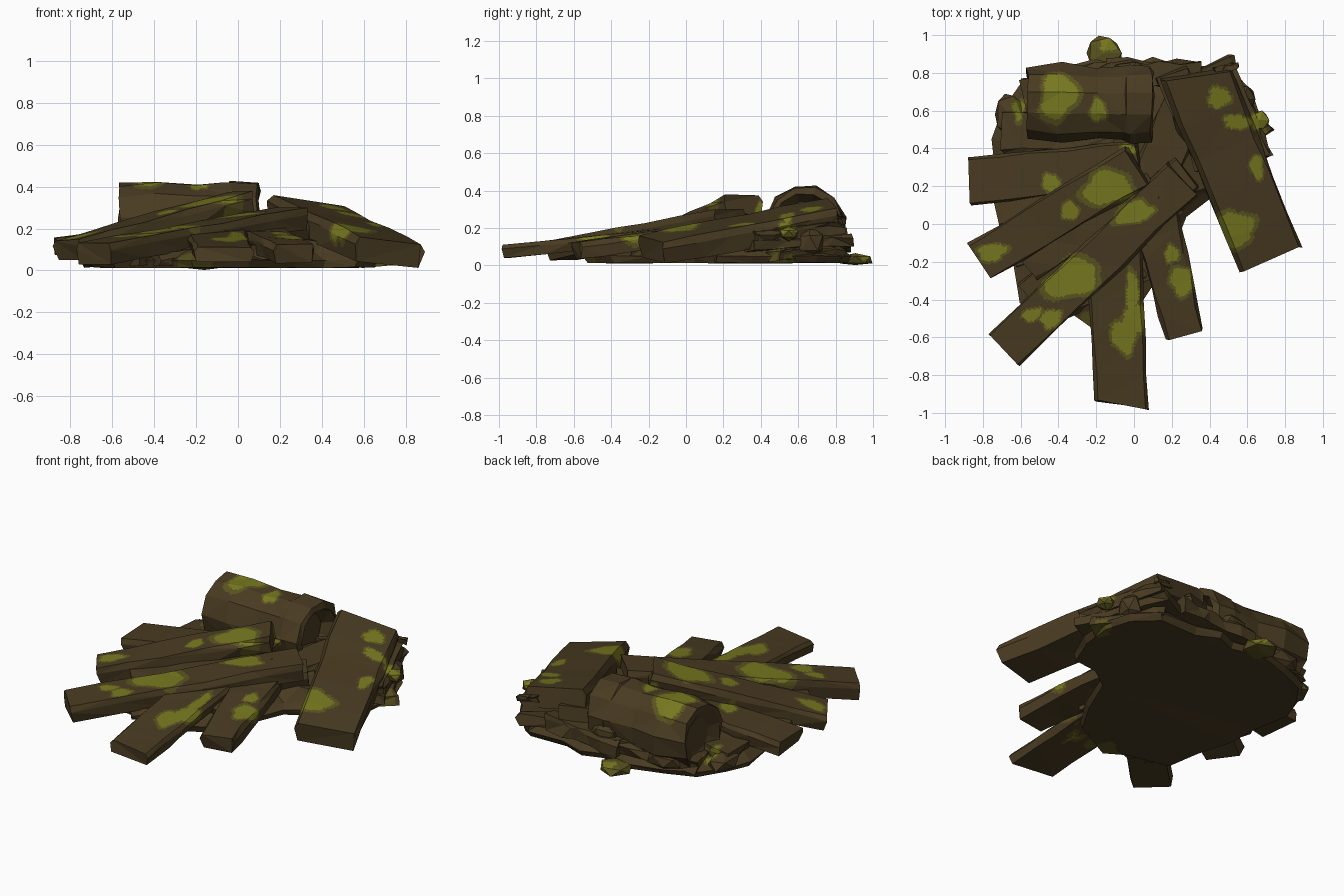
import bpy, bmesh, math, random
from mathutils import Vector
from mathutils.bvhtree import BVHTree

if "Cube" in bpy.data.objects:
    bpy.data.objects.remove(bpy.data.objects["Cube"])

random.seed(4)


def material(name, rgb):
    m = bpy.data.materials.new(name)
    m.diffuse_color = (*rgb, 1)
    m.use_nodes = True
    m.node_tree.nodes["Principled BSDF"].inputs["Base Color"].default_value = m.diffuse_color
    return m


MATS = [material("dark brown wood", (0.066, 0.0435, 0.0155)),
        material("olive moss edge", (0.104, 0.088, 0.014)),
        material("bright moss", (0.185, 0.188, 0.014))]
parts = []           # (name, bmesh, lookup tree), painted with moss at the end


def jit(a):
    return random.uniform(-a, a)


def keep(name, bm, mat=0):
    bmesh.ops.recalc_face_normals(bm, faces=bm.faces)
    for f in bm.faces:
        f.material_index = mat
    parts.append((name, bm, BVHTree.FromBMesh(bm)))


def loft(bm, rings):
    loops = [[bm.verts.new(p) for p in r] for r in rings]
    for a, b in zip(loops, loops[1:]):
        for i in range(len(a)):
            j = (i + 1) % len(a)
            bm.faces.new((a[i], a[j], b[j], b[i]))
    bm.faces.new(loops[0])
    bm.faces.new(loops[-1])


# Weathered plank between two top-centre points; skew slants the two end cuts
PROFILE = [(-.5, -.3), (-.44, 0), (.44, 0), (.5, -.3), (.46, -1), (-.46, -1)]


def plank(name, p0, p1, w0, w1, t, roll=0.0, rough=.009, skew=(0, 0)):
    p0, p1 = Vector(p0), Vector(p1)
    d = (p1 - p0).normalized()
    s = d.cross(Vector((0, 0, 1))).normalized()
    s = (s + Vector((0, 0, roll))).normalized()
    n = s.cross(d).normalized()
    rings = []
    for k in range(6):
        f = k / 5
        w = w0 + (w1 - w0) * f
        end = .012 if k in (0, 5) else .03
        c = p0.lerp(p1, f)
        cut = skew[0] if k == 0 else skew[1] if k == 5 else 0
        rings.append([c + s * (a * w + jit(rough)) + n * (b * t + jit(rough * .6))
                      + d * (jit(end) + cut * a) for a, b in PROFILE])
    bm = bmesh.new()
    loft(bm, rings)
    for v in bm.verts:
        v.co.z = max(v.co.z, .012)
    keep(name, bm)


# Rubble mound under the pile
OUTLINE = [(.66, .36), (.68, .55), (.62, .70), (.5, .83), (.25, .83), (.1, .88), (-.02, .84),
           (-.2, .88), (-.42, .82), (-.6, .74), (-.70, .6), (-.76, .45), (-.72, .2), (-.71, .02),
           (-.64, -.2), (-.60, -.42), (-.33, -.48), (-.22, -.55), (.05, -.4), (.18, -.2),
           (.28, .04), (.42, .14), (.58, .16)]
centre = Vector((-.05, .28, 0))
rings = []
for scale, z in ((.97, .014), (1, .05), (.9, .085), (.72, .14), (.35, .18)):
    j = 0.006 if z < .06 else .022
    rings.append([centre + (Vector((x, y, 0)) - centre) * scale
                  + Vector((jit(j), jit(j), z + jit(j * .6))) for x, y in OUTLINE])
bm = bmesh.new()
loft(bm, rings)
keep("rubble_mound", bm)

# Main planks fanned out over the mound
plank("left_plank", (-.875, .225, .155), (.02, .33, .26), .27, .22, .085)
plank("upper_left_plank", (-.82, -.20, .145), (.01, .30, .375), .22, .24, .10)
plank("middle_sliver_plank", (-.56, -.24, .15), (.10, .20, .28), .14, .16, .08)
plank("long_diagonal_plank", (-.69, -.67, .13), (.25, .235, .30), .23, .24, .10)
plank("lower_diagonal_plank", (-.55, -.40, .11), (.28, .27, .23), .22, .2, .09)
plank("front_plank", (-.065, -.965, .11), (-.11, -.10, .20), .28, .31, .07, skew=(-.07, 0), rough=.006)
plank("front_right_plank", (.27, -.585, .125), (.10, .08, .21), .205, .26, .09)
plank("big_right_plank", (.335, .785, .335), (.73, -.19, .145), .38, .345, .125,
      roll=.12, skew=(-.09, 0))
plank("inner_plank", (.04, .10, .19), (.27, .64, .22), .24, .24, .1)

# Broken layers filling in beneath the planks
layers = [((.42, .80, .24), (.63, .34, .19), .25, .07), ((.36, .82, .16), (.60, .30, .13), .34, .06),
          ((.20, .80, .26), (.40, .30, .22), .18, .10), ((.40, .78, .09), (.66, .44, .08), .22, .06),
          ((-.72, .06, .11), (-.2, .16, .2), .17, .07), ((-.66, -.14, .09), (-.1, .1, .17), .2, .06),
          ((-.42, -.43, .08), (.02, -.2, .15), .2, .06), ((-.70, .48, .13), (-.1, .5, .19), .22, .08),
          ((-.58, .66, .12), (-.1, .78, .17), .2, .08), ((-.15, .79, .16), (.35, .79, .19), .16, .09),
          ((.05, -.3, .12), (.02, .2, .18), .2, .07)]
for i, (a, b, w, t) in enumerate(layers):
    plank(f"broken_layer_{i + 1}", a, b, w, w * .85, t, roll=jit(.1), rough=.018)

# Chunky log lying across the back, with hollowed ends
SIDES = 11
bm = bmesh.new()
rings = []
for x, r, j in ((-.53, .10, .0), (-.56, .165, .006), (-.56, .19, .012), (-.39, .212, .014), (-.2, .194, .014),
                (-.06, .192, .014), (-.03, .206, .01), (.09, .205, .012), (.105, .165, .006), (.03, .12, .004)):
    ring = []
    for k in range(SIDES):
        a = 2 * math.pi * k / SIDES + .15
        rr = r + jit(j)
        ring.append((x + jit(j * 1.2), .638 + rr * math.cos(a) - .01 * x, .225 + rr * math.sin(a)))
    rings.append(ring)
loft(bm, rings)
keep("fallen_log", bm)


# Loose stones and splinters around the rim
def stone(name, c, size, mat=0):
    bm = bmesh.new()
    bmesh.ops.create_icosphere(bm, subdivisions=1, radius=1)
    for v in bm.verts:
        v.co = Vector((c[q] + v.co[q] * size[q] * (1 + jit(.12)) for q in range(3)))
        v.co.z = max(v.co.z, .002)
        v.co.y = min(v.co.y, 1.0)
    keep(name, bm, mat)


stone("mossy_back_stone", (-.16, .905, .03), (.11, .105, .04), 1)
stone("mossy_right_stone", (.665, .55, .17), (.055, .055, .04), 1)
stone("right_stone", (.58, .66, .12), (.07, .09, .09))
stone("left_stone", (-.66, .58, .08), (.08, .13, .05))
stone("rear_left_stone", (-.40, .79, .1), (.12, .06, .06))
stone("rear_stone", (-.02, .81, .16), (.10, .06, .08))
plank("back_splinter", (.44, .80, .27), (.55, .84, .25), .06, .02, .03)


# Moss: squashed blobs that colour every face they reach, wrapping over edges
def surface(x, y):
    hits = [t.ray_cast(Vector((x, y, 2)), Vector((0, 0, -1)))[0] for _, _, t in parts]
    return max((h.z for h in hits if h), default=0)


class Blob:
    def __init__(self, x, y, rx, ry, turn, z=None):
        self.c = Vector((x, y, surface(x, y) if z is None else z))
        self.rx, self.ry, self.turn = rx * 1.12, ry * 1.12, turn
        self.reach = max(rx, ry) * 1.4
        self.p, self.q = random.uniform(0, 6), random.uniform(0, 6)
        self.edge_only = z is not None

    def depth(self, p):
        d = p - self.c
        co, si = math.cos(self.turn), math.sin(self.turn)
        u, v = (d.x * co + d.y * si) / self.rx, (d.y * co - d.x * si) / self.ry
        a = math.atan2(v, u)
        wobble = 1 + .11 * math.sin(3 * a + self.p) + .07 * math.sin(5 * a + self.q)
        rz = max(.05, .75 * max(self.rx, self.ry))
        return math.sqrt(u * u + v * v + (d.z / rz) ** 2) / wobble


PATCHES = [(-.40, .69, .10, .15, -.15), (-.19, .6, .045, .065, 0), (-.44, .22, .05, .05, 0),
           (-.14, .19, .145, .095, .2), (-.75, -.15, .085, .05, .2), (-.34, .07, .05, .05, 0),
           (-.33, -.29, .16, .10, .4), (.0, .06, .11, .06, .3), (-.44, -.50, .06, .05, .5),
           (-.54, -.48, .055, .035, .3), (.01, -.50, .07, .075, 0), (-.05, -.59, .07, .10, 0),
           (-.01, -.36, .035, .12, 0), (.26, -.30, .075, .08, 0),
           (.20, -.16, .04, .05, 0), (.53, -.03, .115, .105, 0), (.45, .67, .065, .06, 0),
           (.55, .54, .085, .04, -.1), (.65, .30, .035, .07, .2), (.67, .55, .06, .06, 0),
           (-.13, .95, .055, .04, 0), (-.61, .60, .035, .08, 0), (-.03, .40, .07, .03, -.3),
           (-.20, -.52, .08, .10, 0, .03), (.66, .5, .06, .06, 0, .04)]
blobs = [Blob(*p) for p in PATCHES]


def paint(bm, near):
    # refine only around the blobs so the moss outline is crisp
    bmesh.ops.triangulate(bm, faces=bm.faces)
    for _ in range(7):
        cut = []
        for e in bm.edges:
            length = e.calc_length()
            mid = (e.verts[0].co + e.verts[1].co) / 2
            if length > .024 and any((mid - b.c).length < b.reach + length / 2 for b in near):
                cut.append(e)
        if not cut:
            break
        bmesh.ops.subdivide_edges(bm, edges=cut, cuts=1)
        bmesh.ops.triangulate(bm, faces=[f for f in bm.faces if len(f.verts) > 3])
    for f in bm.faces:
        p = f.calc_center_median()
        for b in near:
            d = b.depth(p)
            if d < 1:
                level = 2 if d < .8 and not b.edge_only else 1
                f.material_index = max(f.material_index, level)


for name, bm, tree in parts:
    near = []
    for b in blobs:
        hit = tree.find_nearest(b.c)
        if hit[3] is not None and hit[3] < b.reach:
            near.append(b)
    if near:
        paint(bm, near)
    me = bpy.data.meshes.new(name)
    bm.to_mesh(me)
    bm.free()
    for m in MATS:
        me.materials.append(m)
    bpy.context.collection.objects.link(bpy.data.objects.new(name, me))
